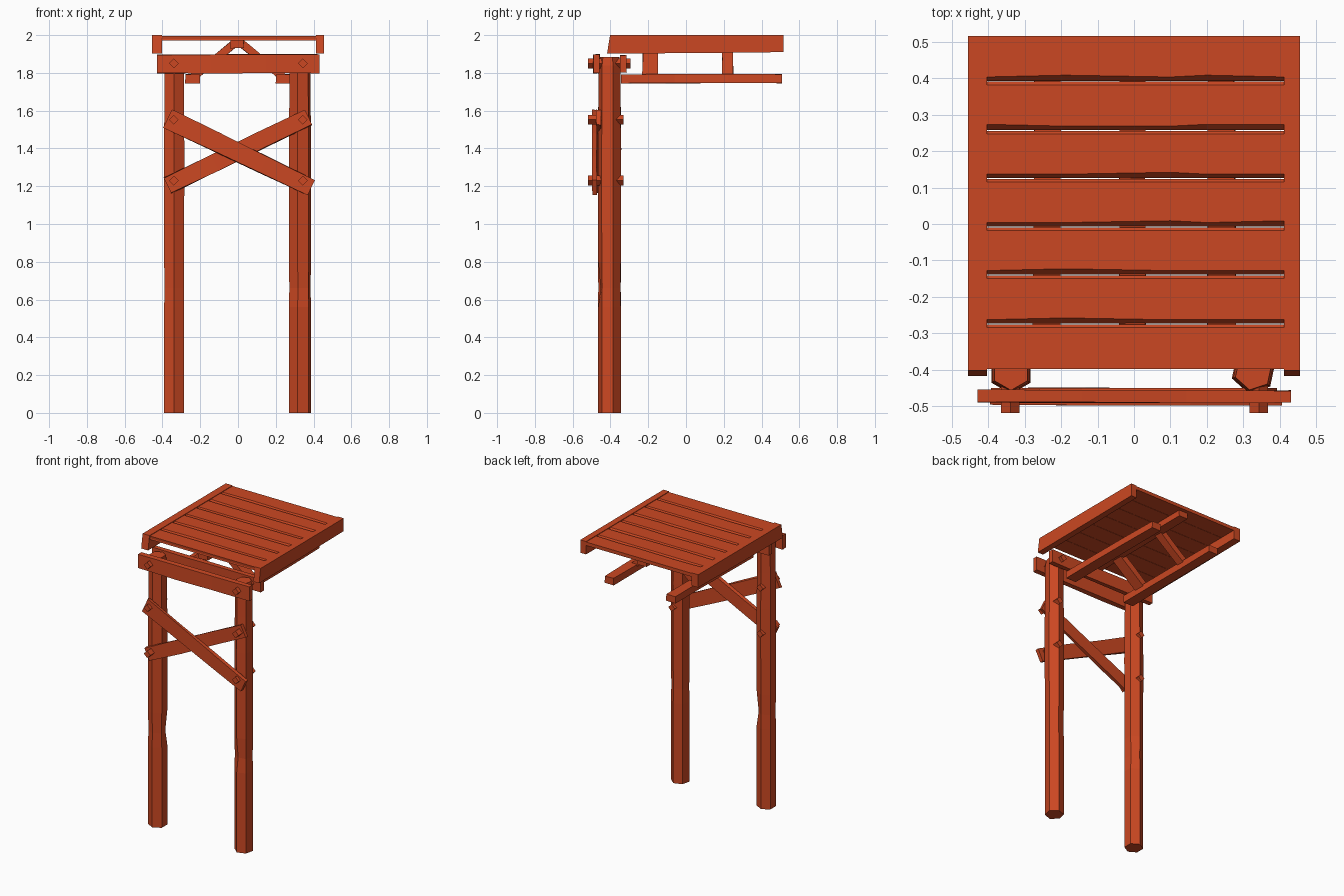
import bpy, bmesh, math, random
from mathutils import Vector

random.seed(4)
if "Cube" in bpy.data.objects:
    bpy.data.objects.remove(bpy.data.objects["Cube"], do_unlink=True)

# One painted-timber colour
paint = bpy.data.materials.new("orange_red_wood")
paint.use_nodes = True
colour = (0.6, 0.064, 0.016, 1)
paint.diffuse_color = colour
paint.node_tree.nodes["Principled BSDF"].inputs["Base Color"].default_value = colour


def loft(name, rings):
    """Join matching rings of points into a closed solid."""
    bm = bmesh.new()
    loops = [[bm.verts.new(p) for p in ring] for ring in rings]
    for a, b in zip(loops, loops[1:]):
        for i in range(len(a)):
            j = (i + 1) % len(a)
            bm.faces.new((a[i], a[j], b[j], b[i]))
    bm.faces.new(loops[0])
    bm.faces.new(loops[-1])
    bmesh.ops.recalc_face_normals(bm, faces=bm.faces)
    mesh = bpy.data.meshes.new(name)
    bm.to_mesh(mesh)
    bm.free()
    mesh.materials.append(paint)
    obj = bpy.data.objects.new(name, mesh)
    bpy.context.collection.objects.link(obj)
    return obj


def beam(name, start, end, side, width, depth, end_width=None, wear=0.003, cuts=3):
    """Hewn board from start to end; width runs along the side direction."""
    start, end = Vector(start), Vector(end)
    along = (end - start).normalized()
    side = Vector(side)
    side = (side - along * side.dot(along)).normalized()
    up = along.cross(side)
    rings = []
    for k in range(cuts + 1):
        t = k / cuts
        w = width + ((end_width or width) - width) * t
        mid = start.lerp(end, t)
        rings.append([mid + side * (sx * w / 2 + random.uniform(-wear, wear))
                      + up * (sy * depth / 2 + random.uniform(-wear, wear) / 2)
                      for sx, sy in ((-1, -1), (1, -1), (1, 1), (-1, 1))])
    return loft(name, rings)


def post(name, x, turn, notch):
    """Six-sided trunk with a chipped edge and a worn head."""
    rings = []
    levels = ((0, 1), (0.56, 1), (0.66, 0.97), (0.8, 1), (1.4, 1.02),
              (1.65, 0.97), (1.84, 0.96), (1.885, 0.85))
    for z, scale in levels:
        ring = []
        for i in range(6):
            a = math.radians(turn + 60 * i)
            r = 0.061 * scale
            if i == notch and z == 0.66:
                r *= 0.82
            ring.append((x + r * math.cos(a), -0.405 + r * math.sin(a), z))
        rings.append(ring)
    loft(name, rings)


post("right_post", -0.338, 30, 0)
post("left_post", 0.328, 18, 4)

# Paired crossbeams clamping the post heads
beam("front_crossbeam", (-0.43, -0.473, 1.848), (0.432, -0.475, 1.848), (0, 0, 1), 0.1, 0.034)
beam("rear_crossbeam", (-0.42, -0.332, 1.848), (0.42, -0.332, 1.848), (0, 0, 1), 0.09, 0.034)

# Crossed braces on the front
beam("falling_brace", (-0.373, -0.485, 1.558), (0.388, -0.485, 1.193),
     (0, 0, 1), 0.105, 0.024, 0.088)
beam("rising_brace", (-0.373, -0.463, 1.203), (0.373, -0.463, 1.566),
     (0, 0, 1), 0.09, 0.024)

# Square bolts set on their corners
for label, x in (("right", -0.34), ("left", 0.343)):
    for level, z, back in (("lower", 1.23, -0.33), ("middle", 1.552, -0.33), ("upper", 1.85, -0.293)):
        beam(f"{label}_{level}_bolt", (x, -0.519, z), (x, back, z),
             (1, 0, 1), 0.036, 0.036, wear=0, cuts=1)

# Deck side rails, deeper toward the front
for name, x, w in (("right_rail", -0.43, 0.053), ("left_rail", 0.434, 0.044)):
    rings = []
    for y_top, y_low, low in ((-0.402, -0.418, 1.902), (0.05, 0.05, 1.905), (0.517, 0.517, 1.91)):
        rings.append([(x - w / 2, y_low, low), (x + w / 2, y_low, low),
                      (x + w / 2, y_top, 2), (x - w / 2, y_top, 2)])
    loft(name, rings)

# Deck planks with bevelled, slightly uneven edges
edges = (-0.4, -0.275, -0.14, -0.008, 0.125, 0.257, 0.392, 0.517)
for n, (y0, y1) in enumerate(zip(edges, edges[1:])):
    rings = []
    for x in (-0.408, -0.19, 0.1, 0.2, 0.416):
        chip = random.choice((0, 0, 0.005))
        low = 0.011 + chip if n else 0
        high = 0.009 if n < 6 else 0
        rings.append([(x, y0 + 0.001, 1.972), (x, y1 - 0.001, 1.972),
                      (x, y1 - 0.001, 1.986), (x, y1 - high - 0.001, 1.996),
                      (x, y0 + low + 0.001, 1.996), (x, y0 + 0.003, 1.98)])
    loft(f"deck_plank_{n + 1}", rings)

# Underframe: centre ridge, two low bearers and slanted struts
beam("ridge_beam", (-0.005, -0.38, 1.954), (-0.005, 0.49, 1.954), (1, 0, 0), 0.07, 0.046)
for label, s in (("right", -1), ("left", 1)):
    beam(f"{label}_bearer", (s * 0.24, -0.345, 1.768), (s * 0.24, 0.508, 1.77),
         (1, 0, 0), 0.08, 0.048, 0.07)
    for place, y, w in (("front", -0.19, 0.08), ("rear", 0.22, 0.06)):
        beam(f"{label}_{place}_strut", (s * 0.24, y, 1.775), (s * 0.02, y, 1.955),
             (0, 1, 0), w, 0.04, cuts=2)
